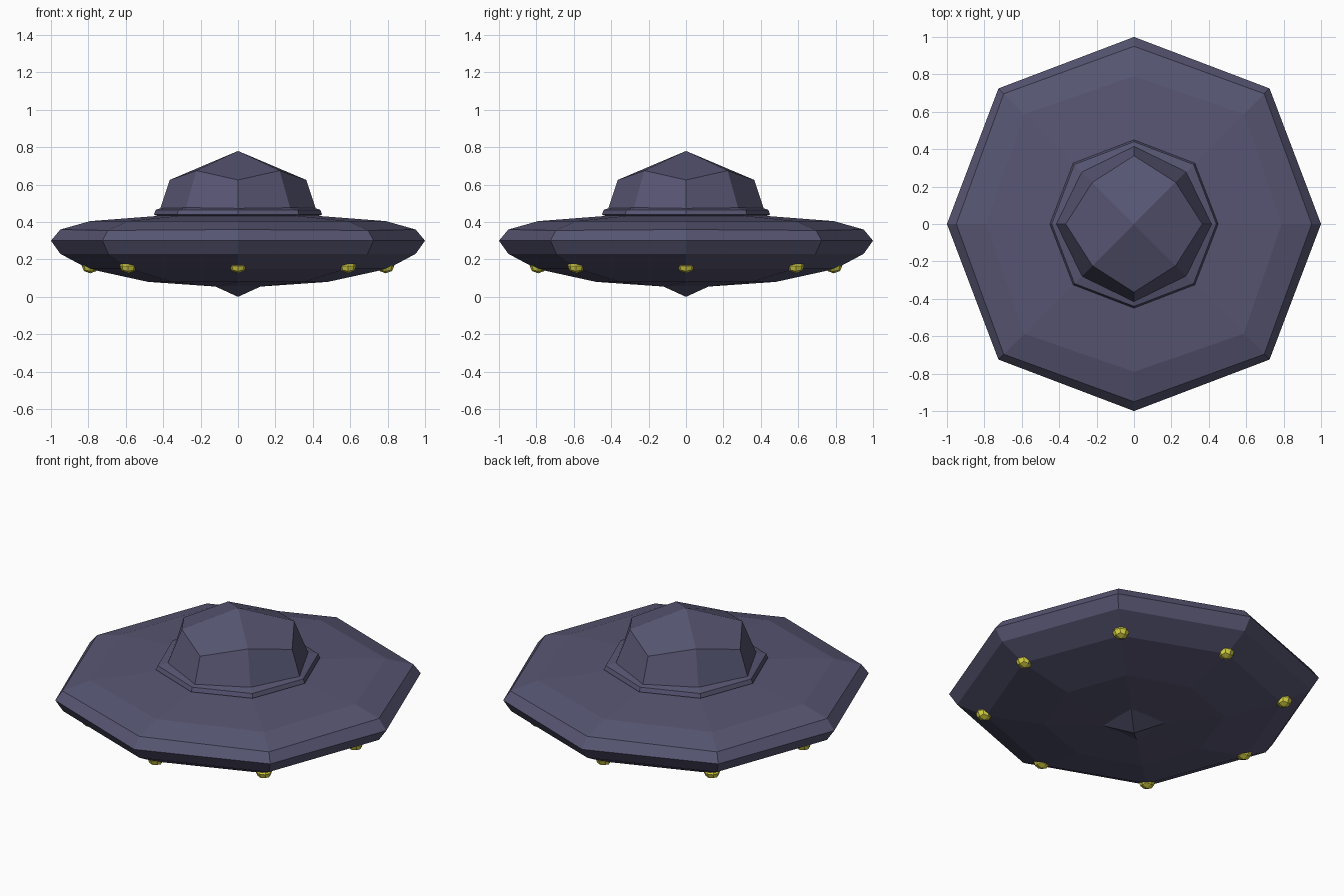
import bpy, bmesh, math
from mathutils import Vector

cube = bpy.data.objects.get("Cube")
if cube:
    bpy.data.objects.remove(cube, do_unlink=True)


def material(name, rgb):
    m = bpy.data.materials.new(name)
    m.use_nodes = True
    m.diffuse_color = (*rgb, 1)
    m.node_tree.nodes["Principled BSDF"].inputs["Base Color"].default_value = (*rgb, 1)
    return m


def finish(name, bm, mat):
    bmesh.ops.recalc_face_normals(bm, faces=bm.faces)
    mesh = bpy.data.meshes.new(name)
    bm.to_mesh(mesh)
    bm.free()
    mesh.materials.append(mat)
    ob = bpy.data.objects.new(name, mesh)
    bpy.context.collection.objects.link(ob)
    return ob


def polar(r, z, k):
    a = k * math.pi / 4
    return Vector((r * math.cos(a), r * math.sin(a), z))


def loft(name, rings, mat, low=None, high=None):
    """Eight-sided shell; each ring is (axis radius, axis z, diagonal radius, diagonal z).
    low / high are the heights of the end points, each closed with four kite faces."""
    bm = bmesh.new()
    loops = [[bm.verts.new(polar(*(r[2:] if k % 2 else r[:2]), k)) for k in range(8)]
             for r in rings]
    for a, b in zip(loops, loops[1:]):
        for k in range(8):
            n = (k + 1) % 8
            bm.faces.new((a[k], a[n], b[n], b[k]))
    for loop, z in ((loops[0], low), (loops[-1], high)):
        if z is None:
            bm.faces.new(loop)
            continue
        tip = bm.verts.new((0, 0, z))
        for k in range(0, 8, 2):
            bm.faces.new((tip, loop[k - 1], loop[k], loop[k + 1]))
    return finish(name, bm, mat)


hull_paint = material("dusky violet grey", (0.095, 0.092, 0.17))
lamp_paint = material("yellow", (0.72, 0.68, 0.06))

# Saucer body with the pointed belly
loft("saucer_hull", [
    (0.12, 0.06, 0.17, 0.055),
    (0.48, 0.08, 0.50, 0.08),
    (0.80, 0.15, 0.82, 0.15),
    (0.95, 0.23, 0.98, 0.23),
    (1.00, 0.30, 1.025, 0.30),
    (0.95, 0.36, 0.985, 0.355),
    (0.79, 0.405, 0.83, 0.405),
    (0.40, 0.435, 0.42, 0.435),
], hull_paint, low=0.0, high=0.44)

# Collar around the dome
loft("dome_collar", [
    (0.41, 0.425, 0.42, 0.425),
    (0.45, 0.44, 0.46, 0.44),
    (0.44, 0.465, 0.45, 0.465),
    (0.40, 0.478, 0.39, 0.478),
], hull_paint)

# Faceted dome
loft("dome", [
    (0.42, 0.46, 0.40, 0.46),
    (0.365, 0.625, 0.315, 0.675),
], hull_paint, high=0.78)

# Eight lamps under the rim
for k in range(8):
    bm = bmesh.new()
    bmesh.ops.create_cube(bm, size=1)
    bmesh.ops.subdivide_edges(bm, edges=bm.edges, cuts=1, use_grid_fill=True)
    centre = polar(0.83 if k % 2 else 0.79, 0.165, k)
    for v in bm.verts:
        p = v.co.normalized() * 0.046
        p.z *= 0.85
        v.co = p + centre
    finish(f"lamp_{k + 1}", bm, lamp_paint)
